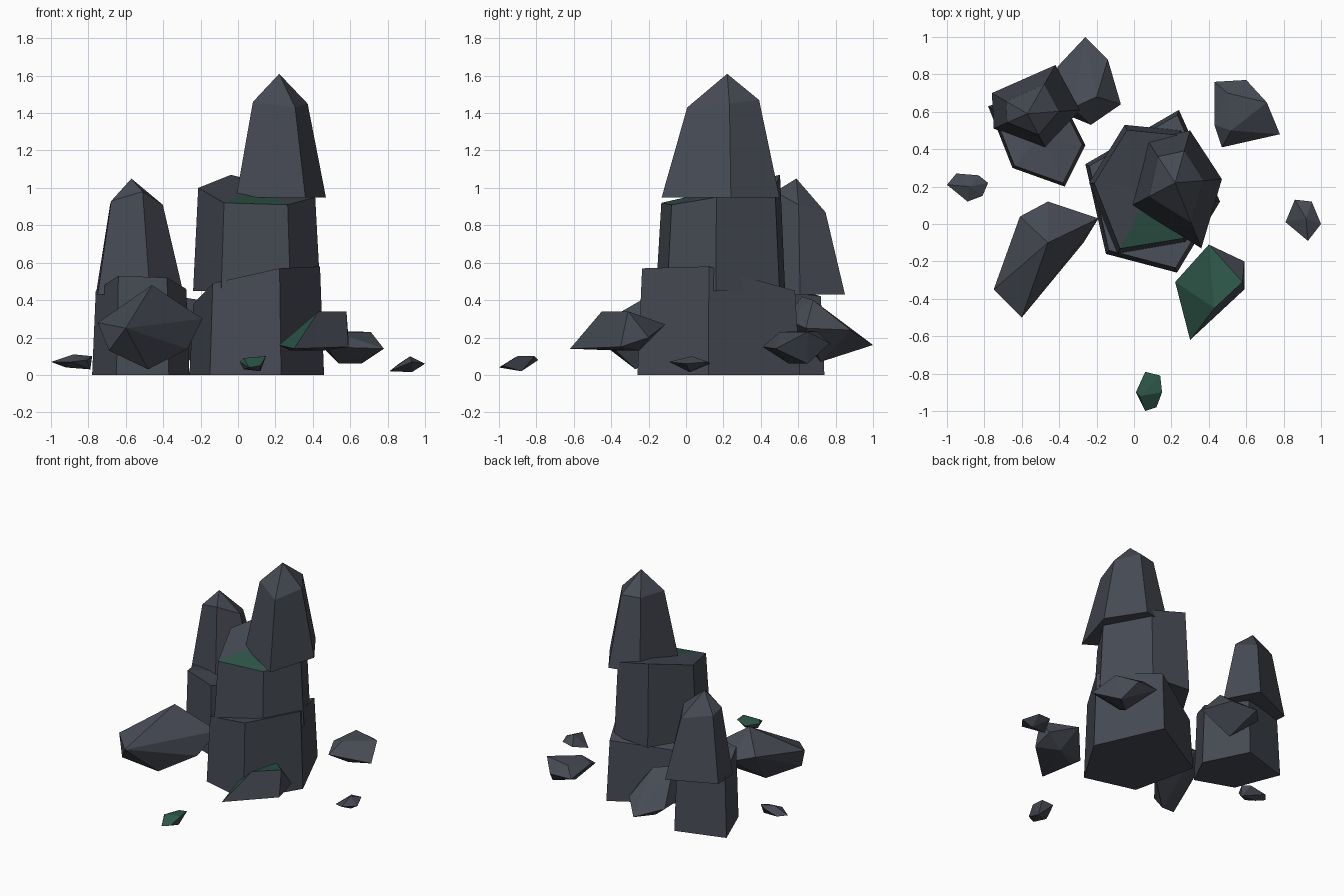
import bpy
import bmesh
from mathutils import Vector

default_cube = bpy.data.objects.get("Cube")
if default_cube:
    bpy.data.objects.remove(default_cube, do_unlink=True)


def make_material(name, colour):
    material = bpy.data.materials.new(name)
    material.use_nodes = True
    material.diffuse_color = colour
    shader = material.node_tree.nodes["Principled BSDF"]
    shader.inputs["Base Color"].default_value = colour
    shader.inputs["Roughness"].default_value = 0.9
    return material


STONE = make_material("slate stone", (0.061, 0.069, 0.087, 1))
MOSS = make_material("moss green", (0.026, 0.091, 0.064, 1))


def finish(name, bm, mossy=None):
    """Turn the bmesh into a flat-shaded object; faces passing the rule get moss."""
    bmesh.ops.recalc_face_normals(bm, faces=bm.faces)
    bm.normal_update()
    for face in bm.faces:
        face.smooth = False
        face.material_index = int(bool(mossy and mossy(face)))
    mesh = bpy.data.meshes.new(name)
    bm.to_mesh(mesh)
    bm.free()
    mesh.materials.append(STONE)
    mesh.materials.append(MOSS)
    obj = bpy.data.objects.new(name, mesh)
    bpy.context.collection.objects.link(obj)
    return obj


def column(name, outline, bottom, heights, taper, centre, tip, mossy=None):
    """Tapered stone prism: outline at the bottom, uneven top rim, peak at the tip."""
    bm = bmesh.new()
    middle = Vector(centre)
    lower, upper = [], []
    for corner, height in zip(outline, heights):
        spot = Vector(corner)
        rim = middle + (spot - middle) * taper
        lower.append(bm.verts.new((*spot, bottom)))
        upper.append(bm.verts.new((*rim, height)))
    peak = bm.verts.new((*middle, tip))
    bm.faces.new(lower)
    for i in range(len(lower)):
        j = (i + 1) % len(lower)
        bm.faces.new((lower[i], lower[j], upper[j], upper[i]))
        bm.faces.new((upper[i], upper[j], peak))
    return finish(name, bm, mossy)


def boulder(name, points, mossy=None):
    """Faceted rock as the convex hull of a few corner points."""
    bm = bmesh.new()
    for point in points:
        bm.verts.new(point)
    hull = bmesh.ops.convex_hull(bm, input=bm.verts)
    spare = [v for v in hull["geom_interior"] if isinstance(v, bmesh.types.BMVert)]
    bmesh.ops.delete(bm, geom=spare, context="VERTS")
    bmesh.ops.dissolve_limit(bm, angle_limit=0.06, verts=bm.verts, edges=bm.edges)
    return finish(name, bm, mossy)


# Moss rules
def front_ledge(face):
    centre = face.calc_center_median()
    return face.normal.z > 0.5 and centre.y < 0.02 and centre.x < 0.2


def left_slope(face):
    return face.normal.z > 0.1 and face.normal.x < -0.1


def upper_side(face):
    return face.normal.z > 0 and face.normal.x < 0.6


# Tall tower: three stacked blocks
column("tall_tower_base",
       [(.23, -.26), (.46, .12), (.24, .61), (-.26, .32), (-.15, -.16)],
       0, [.57, .58, .45, .38, .49], .94, (.1, .16), .5)
column("tall_tower_middle",
       [(-.09, -.16), (.28, -.1), (.44, .16), (.25, .5), (-.05, .53), (-.24, .22)],
       .45, [.92, .91, .95, 1, 1.07, 1], .92, (.1, .19), .99, front_ledge)
column("tall_tower_peak",
       [(-.01, .1), (.36, -.13), (.47, .24), (.3, .5), (.07, .45)],
       .95, [1.46, 1.43, 1.45, 1.47, 1.47], .61, (.22, .22), 1.61)

# Short tower: two stacked blocks
column("short_tower_base",
       [(-.37, .2), (-.26, .42), (-.42, .74), (-.78, .63), (-.65, .3)],
       0, [.52, .46, .42, .45, .53], .93, (-.5, .47), .5)
column("short_tower_peak",
       [(-.47, .4), (-.29, .61), (-.42, .85), (-.76, .7), (-.75, .51)],
       .43, [.98, .91, .87, .91, .93], .6, (-.57, .59), 1.05)

# Large boulders around the towers
boulder("front_right_side_boulder", [
    (-.46, -.1, .48), (-.75, -.35, .28), (-.6, -.5, .25), (-.69, -.4, .13),
    (-.48, -.27, .03), (-.27, -.1, .14), (-.19, .03, .3), (-.46, .12, .3),
    (-.61, .04, .34)])
boulder("back_boulder", [
    (-.26, 1, .16), (-.14, .88, .24), (-.07, .64, .25), (-.23, .53, .3),
    (-.41, .84, .2), (-.33, .62, .42), (-.2, .68, .4), (-.25, .72, .07),
    (-.4, .6, .2)])
boulder("back_left_side_boulder", [
    (.43, .76, .17), (.6, .77, .17), (.71, .65, .23), (.78, .48, .14),
    (.47, .41, .15), (.43, .53, .2), (.52, .5, .23), (.5, .7, .235),
    (.54, .55, .06), (.66, .65, .06)])
boulder("mossy_boulder", [
    (.43, -.45, .34), (.58, -.31, .34), (.4, -.11, .27), (.3, -.62, .14),
    (.22, -.31, .16), (.59, -.2, .2), (.45, -.25, .13), (.28, -.35, .13),
    (.59, -.35, .15)], left_slope)

# Small pebbles
boulder("mossy_pebble", [
    (.01, -.9, .07), (.06, -.79, .08), (.14, -.81, .1), (.15, -.9, .1),
    (.12, -.98, .05), (.06, -1, .04), (.03, -.92, .09), (.03, -.9, .03),
    (.12, -.88, .02)], upper_side)
boulder("right_side_pebble", [
    (-1, .21, .07), (-.95, .27, .07), (-.83, .26, .1), (-.78, .22, .1),
    (-.81, .15, .08), (-.89, .12, .07), (-.88, .2, .11), (-.79, .2, .03),
    (-.92, .2, .04)])
boulder("left_side_pebble", [
    (.81, .01, .02), (.86, .13, .06), (.95, .12, .07), (1, 0, .06),
    (.93, -.09, .07), (.92, .03, .1), (.93, .02, .015)])
